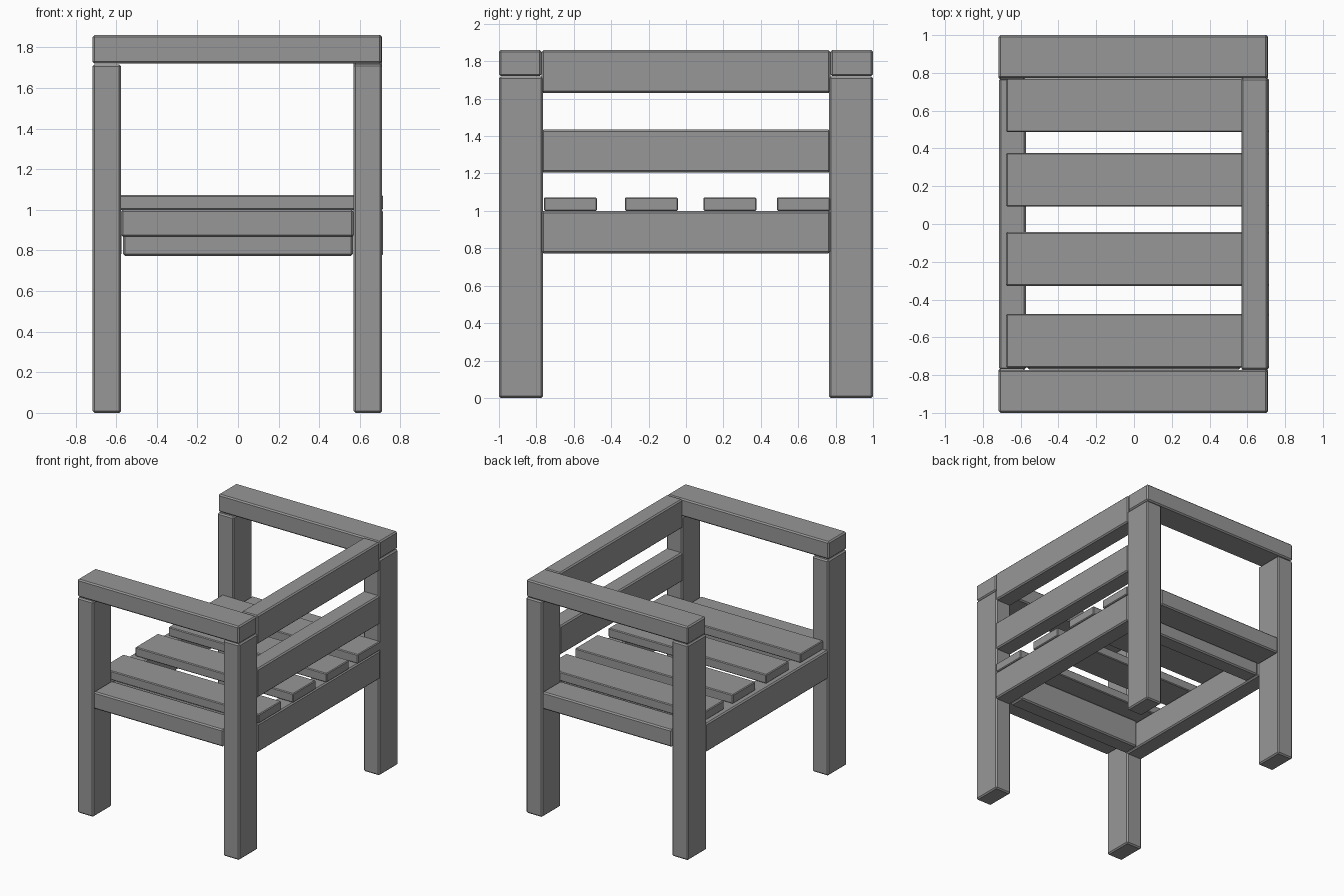
import bpy

if "Cube" in bpy.data.objects:
    bpy.data.objects.remove(bpy.data.objects["Cube"])

# Dark grey finish
finish = bpy.data.materials.new("dark_grey")
finish.diffuse_color = (0.31, 0.31, 0.31, 1)
finish.use_nodes = True
finish.node_tree.nodes["Principled BSDF"].inputs["Base Color"].default_value = finish.diffuse_color


def board(name, x, y, z, bevel=0.01):
    """Chamfered timber board spanning the given (min, max) ranges."""
    bpy.ops.mesh.primitive_cube_add(
        size=1, location=[(a + b) / 2 for a, b in (x, y, z)])
    ob = bpy.context.object
    ob.name = name
    ob.scale = [b - a for a, b in (x, y, z)]
    bpy.ops.object.transform_apply(location=False, rotation=False, scale=True)
    mod = ob.modifiers.new("chamfer", "BEVEL")
    mod.width = bevel
    mod.segments = 1
    ob.data.materials.append(finish)
    return ob


def span(s, a, b):
    """Range a..b placed on the side given by sign s."""
    return (a, b) if s > 0 else (-b, -a)


OPEN_X = (-0.717, -0.575)   # open edge of the seat
BACK_X = (0.568, 0.71)      # backrest edge of the seat

for s, side in ((-1, "front"), (1, "rear")):
    # Legs, with a narrow gap below the armrest
    board(side + "_open_leg", OPEN_X, span(s, 0.764, 1.0), (0, 1.715))
    board(side + "_back_leg", BACK_X, span(s, 0.764, 1.0), (0, 1.718))
    # Armrests
    board(side + "_armrest", (-0.717, 0.707), span(s, 0.772, 1.0), (1.72, 1.86))
    # Wide flat seat rail between the legs
    board(side + "_seat_rail", (-0.575, 0.568), span(s, 0.772, 1.0), (0.865, 1.002))
    # Inner seat frame
    board(side + "_inner_frame", (-0.566, 0.566), span(s, 0.64, 0.77), (0.773, 1.0))

# Long rails: seat frame and backrest
LONG_Y = (-0.772, 0.772)
board("open_seat_rail", (-0.715, -0.573), LONG_Y, (0.773, 1.0))
board("back_seat_rail", (0.573, 0.715), LONG_Y, (0.773, 1.0))
board("lower_back_rail", BACK_X, LONG_Y, (1.205, 1.435))
board("top_back_rail", BACK_X, LONG_Y, (1.63, 1.86))

# Seat slats
for i, y in enumerate((-0.618, -0.185, 0.235, 0.628)):
    board(f"seat_slat_{i + 1}", (-0.677, 0.715), (y - 0.142, y + 0.142),
          (1.0, 1.072), 0.006)
